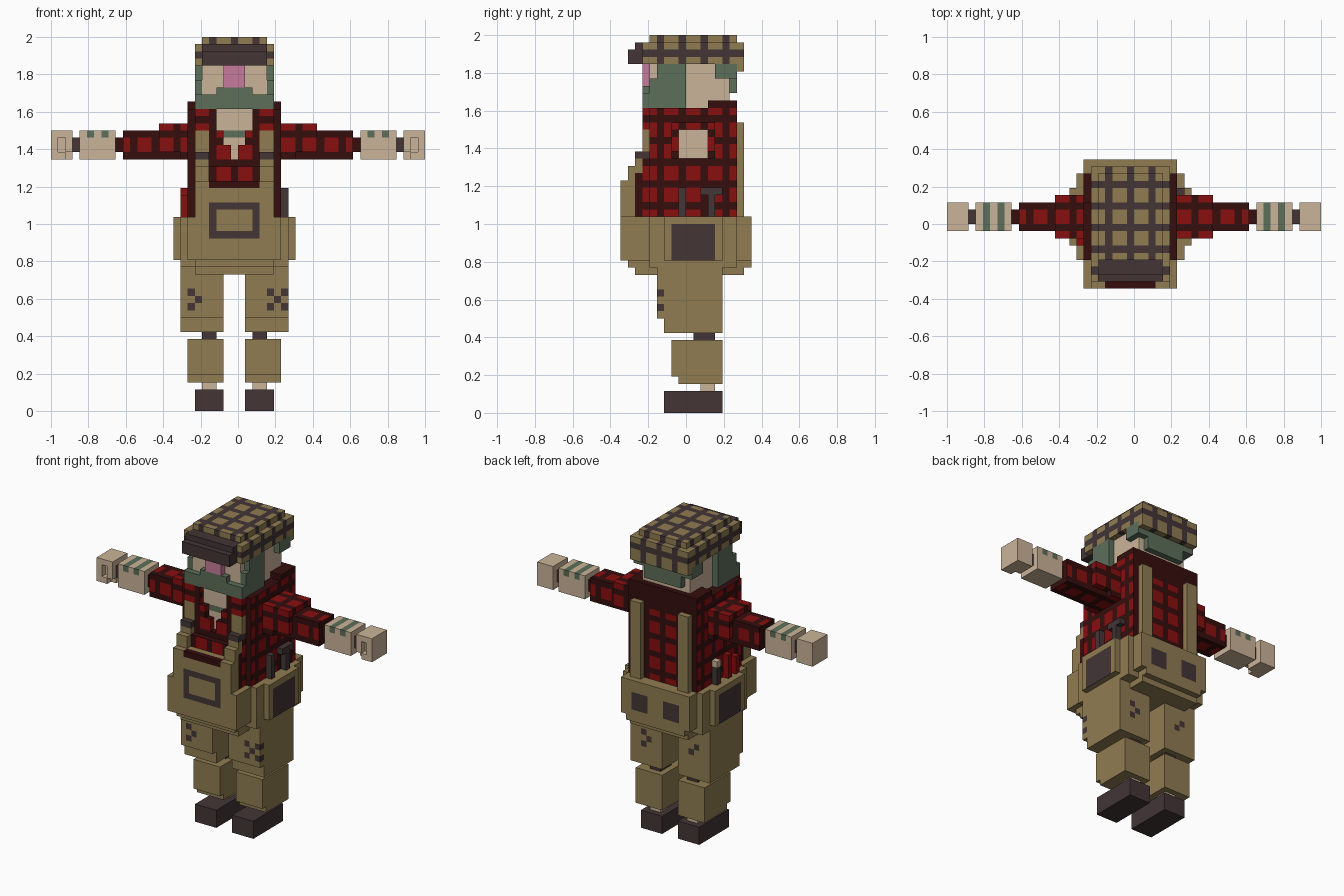
import bpy
import bmesh
from mathutils import Vector

if "Cube" in bpy.data.objects:
    bpy.data.objects.remove(bpy.data.objects["Cube"])

U = 1 / 26                      # edge of one cube
OFFSET = Vector((26, 9, 0))     # grid origin, in cubes


def lin(rgb):
    return [((c / 255 + 0.055) / 1.055) ** 2.4 for c in rgb] + [1]


COLOURS = {
    "tan": (144, 124, 82), "skin": (203, 180, 152), "red": (137, 14, 15),
    "dark_red": (54, 13, 13), "brown": (67, 53, 54), "green": (92, 110, 90),
    "pink": (198, 122, 154),
}
NAMES = list(COLOURS)
MATS = []
for name, rgb in COLOURS.items():
    m = bpy.data.materials.new(name)
    m.diffuse_color = lin(rgb)
    m.use_nodes = True
    m.node_tree.nodes["Principled BSDF"].inputs["Base Color"].default_value = m.diffuse_color
    MATS.append(m)

taken = set()
# per direction: axis, step, corners of the cube face
SIDES = []
for axis in range(3):
    for step in (-1, 1):
        b, c = (axis + 1) % 3, (axis + 2) % 3
        quad = []
        for p, q in ((0, 0), (1, 0), (1, 1), (0, 1)):
            k = [0, 0, 0]
            k[axis], k[b], k[c] = (step > 0), p, q
            quad.append(tuple(int(i) for i in k))
        SIDES.append((axis, step, quad if step > 0 else quad[::-1]))


def box(x0, x1, y0, y1, z0, z1):
    return {(x, y, z) for x in range(x0, x1) for y in range(y0, y1) for z in range(z0, z1)}


def part(name, cells, paint):
    """Skin a set of cubes; paint is a colour or a rule of cube, axis and side."""
    cells = cells - taken
    taken.update(cells)
    bm = bmesh.new()
    verts = {}
    for v in sorted(cells):
        for axis, step, quad in SIDES:
            n = list(v)
            n[axis] += step
            if tuple(n) in cells:
                continue
            ring = []
            for k in quad:
                p = tuple(a + d for a, d in zip(v, k))
                if p not in verts:
                    verts[p] = bm.verts.new((Vector(p) - OFFSET) * U)
                ring.append(verts[p])
            f = bm.faces.new(ring)
            f.material_index = NAMES.index(paint if isinstance(paint, str) else paint(v, axis, step))
    me = bpy.data.meshes.new(name)
    bm.to_mesh(me)
    bm.free()
    for m in MATS:
        me.materials.append(m)
    ob = bpy.data.objects.new(name, me)
    bpy.context.collection.objects.link(ob)


def mirror(cells, total):
    return {(total - x, y, z) for x, y, z in cells}


def check(light, dark, lines):
    """Plaid: one dark line in every three cubes along both face directions."""
    def rule(v, axis, step):
        hit = any(v[i] % 3 == lines[i] for i in range(3) if i != axis)
        return dark if hit else light
    return rule


# ---- legs, mirrored about the body centre
LEFT_SPECKS = {(19, 16), (20, 15), (19, 14)}
RIGHT_SPECKS = {(30, 14), (31, 15), (32, 16), (32, 14), (30, 16)}


def thigh_paint(v, axis, step):
    x, y, z = v
    if y == 5 and (x, z) in LEFT_SPECKS | RIGHT_SPECKS and step < 0 or \
            (y == 5 and x == 32 and z in (14, 16)):
        return "brown"
    if y == 13 and axis == 1 and step > 0 and (x, z) in {(20, 16), (21, 15), (29, 15), (30, 16), (30, 14)}:
        return "brown"
    return "tan"


for side in ("left", "right"):
    flip = (lambda c: c) if side == "left" else (lambda c: mirror(c, 50))
    part(side + "_shoe", flip(box(20, 24, 6, 14, 0, 3)), "brown")
    part(side + "_ankle", flip(box(21, 23, 11, 13, 3, 4)), "skin")
    part(side + "_shin", flip(box(19, 24, 8, 14, 4, 5) | box(19, 24, 7, 14, 5, 10)), "tan")
    part(side + "_knee", flip(box(21, 23, 10, 13, 10, 11)), "brown")
    part(side + "_thigh", flip(box(18, 24, 6, 14, 11, 13) | box(18, 24, 5, 14, 13, 20)), thigh_paint)


# ---- trousers and bib with buckle frame, side and back pockets
def trouser_paint(v, axis, step):
    x, y, z = v
    if y == 0 and axis == 1:
        if 22 <= x < 29 and 24 <= z < 29 and not (23 <= x < 28 and 25 <= z < 28):
            return "brown"
    if z == 31 and 22 <= x < 29 and y < 1:
        return "dark_red"
    if axis == 0 and x in (17, 33) and 7 <= y < 13 and 21 <= z < 26:
        return "brown"
    if axis == 1 and y == 17 and 22 <= z < 25 and (21 <= x < 24 or 27 <= x < 30):
        return "brown"
    return "tan"


part("trousers", box(19, 32, 0, 18, 21, 27) | box(18, 33, 4, 16, 20, 27) | box(17, 34, 6, 14, 21, 27)
     | box(20, 31, 1, 18, 20, 21) | box(20, 31, 2, 17, 19, 20) | box(20, 31, 0, 2, 27, 32), trouser_paint)

# ---- shoulder straps, stepping back up the chest, with buckles
strap = (box(20, 22, 1, 2, 32, 34) | box(20, 22, 2, 3, 33, 36) | box(20, 22, 3, 4, 35, 39)
         | box(20, 22, 4, 5, 38, 40) | box(20, 22, 16, 17, 27, 40))
for side in ("left", "right"):
    part(side + "_strap", strap if side == "left" else mirror(strap, 50),
         lambda v, a, s: "brown" if v[2] == 35 and v[1] < 5 else "tan")

# ---- throat in the open shirt neck
throat = box(23, 28, 4, 6, 39, 42) | box(24, 27, 4, 6, 37, 39) | box(25, 26, 4, 6, 35, 37)
part("throat", throat, lambda v, a, s: "green" if v[2] == 38 else "skin")

# ---- checked shirt
shirt_check = check("red", "dark_red", (1, 2, 1))


def shirt_paint(v, axis, step):
    if axis == 2 or v[2] == 42 or (v[2] >= 39 and v[1] >= 14 and axis == 1):
        return "dark_red"
    return shirt_check(v, axis, step)


opening = {(x, 3, z) for x, y, z in throat}
part("shirt", (box(19, 32, 4, 16, 27, 42) | box(20, 31, 2, 4, 27, 34) | box(20, 31, 3, 4, 34, 42)
               | box(19, 32, 12, 16, 42, 43)) - opening, shirt_paint)

# ---- arms, mirrored about the arm span centre
hand = box(0, 3, 8, 12, 35, 39) - box(1, 2, 8, 9, 36, 38) - box(2, 3, 8, 9, 35, 36)
for side in ("left", "right"):
    flip = (lambda c: c) if side == "left" else (lambda c: mirror(c, 51))
    part(side + "_sleeve", flip(box(10, 19, 8, 12, 35, 39) | box(15, 18, 7, 13, 36, 40)
                                | box(18, 20, 7, 13, 35, 40)),
         check("red", "dark_red", (2 if side == "left" else 1, 2, 2)))
    part(side + "_elbow", flip(box(9, 10, 9, 11, 36, 38)), "dark_red")
    stripes = (5, 7) if side == "left" else (46, 44)
    part(side + "_forearm", flip(box(4, 9, 8, 12, 35, 39)),
         lambda v, a, s: "green" if v[2] == 38 and v[0] in stripes else "skin")
    part(side + "_wrist", flip(box(3, 4, 9, 11, 36, 38)), "brown")
    part(side + "_hand", flip(hand), "skin")

# ---- tools standing in the side pockets
part("right_tool", box(32, 33, 8, 9, 27, 31) | box(32, 33, 11, 14, 30, 31) | box(32, 33, 12, 13, 27, 30), "brown")
part("left_red_tool", box(18, 19, 8, 9, 27, 31) | box(18, 19, 6, 7, 27, 30), "red")
part("left_dark_tool", box(18, 19, 11, 12, 27, 30), "brown")
part("left_tool_tip", box(18, 19, 11, 12, 30, 31), "skin")

# ---- head
part("nose", box(24, 27, 3, 4, 45, 48), "pink")
part("beard", box(20, 31, 3, 9, 42, 44) | box(23, 28, 3, 4, 44, 45) | box(20, 21, 4, 9, 44, 46)
     | box(30, 31, 4, 9, 44, 46) | box(20, 21, 5, 9, 46, 48) | box(30, 31, 5, 9, 46, 48), "green")
part("back_hair", box(20, 31, 13, 16, 46, 48) | box(22, 29, 14, 16, 44, 46), "green")
part("face_and_neck", box(21, 30, 4, 15, 42, 48), "skin")

# ---- checked cap with peak
part("cap_peak", box(21, 30, 1, 4, 48, 50) | box(21, 30, 2, 4, 50, 51), "brown")
part("cap", box(20, 31, 3, 17, 48, 51) | box(21, 30, 4, 16, 51, 52) | box(20, 31, 16, 17, 47, 48),
     check("tan", "brown", (1, 2, 1)))
